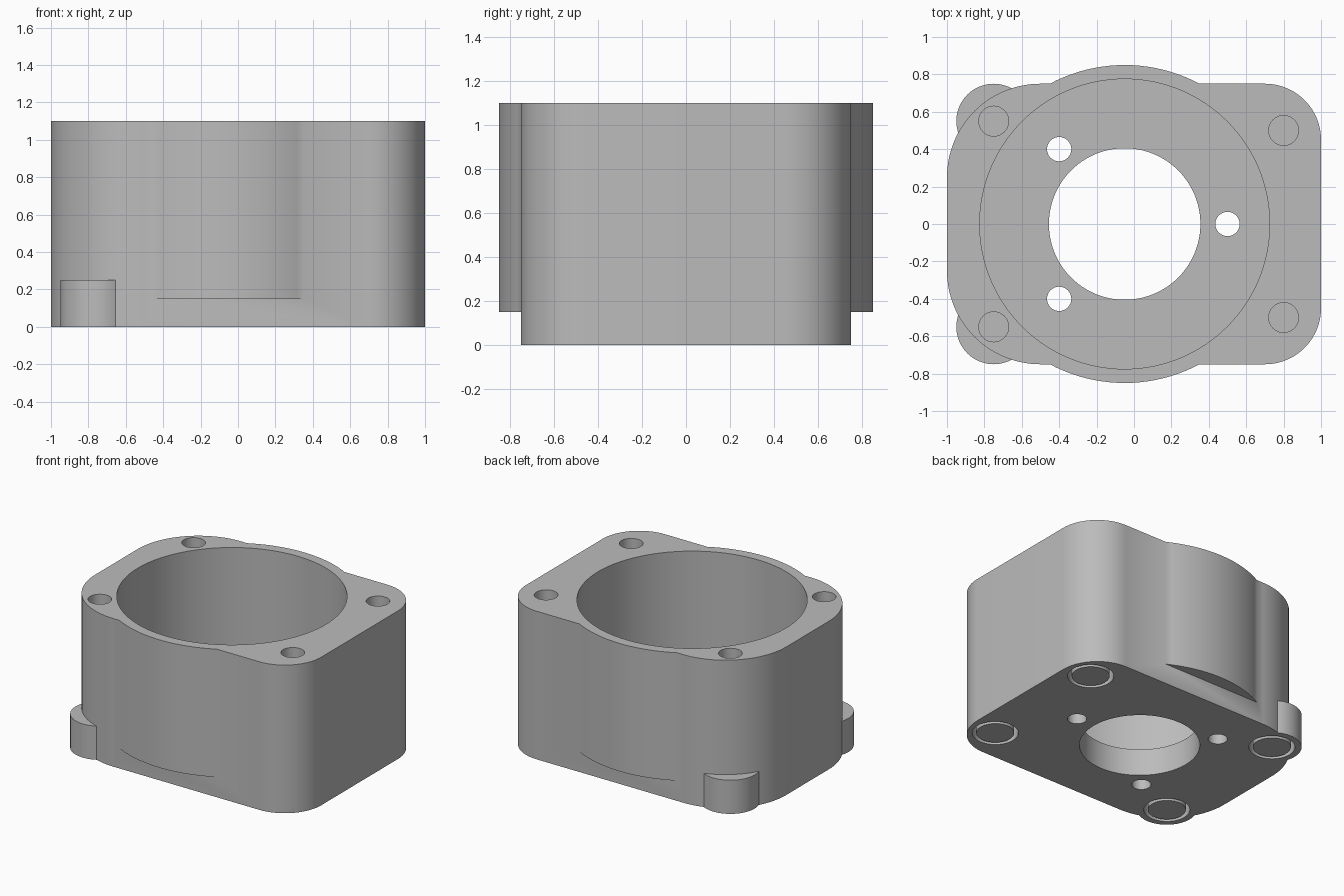
import bpy
import bmesh
import math

if "Cube" in bpy.data.objects:
    bpy.data.objects.remove(bpy.data.objects["Cube"])

HEIGHT = 1.1
BORE_X = -0.05

grey = bpy.data.materials.new("plain_grey")
grey.use_nodes = True
colour = (0.5, 0.5, 0.5, 1)
grey.diffuse_color = colour
grey.node_tree.nodes["Principled BSDF"].inputs["Base Color"].default_value = colour


def prism(name, outline, z0, z1):
    """Extrude a flat outline from z0 to z1."""
    bm = bmesh.new()
    base = bm.faces.new([bm.verts.new((x, y, z0)) for x, y in outline])
    top = bmesh.ops.extrude_face_region(bm, geom=[base])["geom"]
    verts = [v for v in top if isinstance(v, bmesh.types.BMVert)]
    bmesh.ops.translate(bm, verts=verts, vec=(0, 0, z1 - z0))
    bmesh.ops.recalc_face_normals(bm, faces=bm.faces)
    mesh = bpy.data.meshes.new(name)
    bm.to_mesh(mesh)
    bm.free()
    mesh.materials.append(grey)
    obj = bpy.data.objects.new(name, mesh)
    bpy.context.collection.objects.link(obj)
    return obj


def arc(x, y, r, start, sweep, steps):
    angles = [math.radians(start + sweep * i / steps) for i in range(steps + 1)]
    return [(x + r * math.cos(a), y + r * math.sin(a)) for a in angles]


def cylinder(name, x, y, r, z0, z1, sides=48):
    return prism(name, arc(x, y, r, 0, 360, sides)[:-1], z0, z1)


def combine(target, tool, operation):
    """Apply a boolean and remove its tool."""
    mod = target.modifiers.new(operation, "BOOLEAN")
    mod.operation = operation
    mod.solver = "EXACT"
    mod.object = tool
    bpy.context.view_layer.objects.active = target
    bpy.ops.object.modifier_apply(modifier=mod.name)
    bpy.data.objects.remove(tool)


def smooth(obj):
    bpy.ops.object.select_all(action="DESELECT")
    obj.select_set(True)
    bpy.context.view_layer.objects.active = obj
    bpy.ops.object.shade_smooth_by_angle(angle=math.radians(30))


# Housing block: tight corners on one end, broad corners on the other
outline = (arc(0.7, 0.45, 0.3, 0, 90, 20) + arc(-0.5, 0.25, 0.5, 90, 90, 28)
           + arc(-0.5, -0.25, 0.5, 180, 90, 28) + arc(0.7, -0.45, 0.3, 270, 90, 20))
housing = prism("housing", outline, -0.02, HEIGHT + 0.05)

# Round bulge around the bore, and the low corner feet
combine(housing, cylinder("bulge", BORE_X, 0, 0.85, 0.15, HEIGHT + 0.1, 128), "UNION")
for side in (-1, 1):
    combine(housing, cylinder("foot", -0.75, side * 0.55, 0.2, -0.05, 0.25), "UNION")

# Trim top and bottom level
trim = [(-2, -2), (2, -2), (2, 2), (-2, 2)]
combine(housing, prism("trim", trim, 0, HEIGHT), "INTERSECT")

# Main bore and the opening through its floor
combine(housing, cylinder("bore", BORE_X, 0, 0.775, 0.2, 2, 128), "DIFFERENCE")
combine(housing, cylinder("opening", BORE_X, 0, 0.405, -1, 1, 96), "DIFFERENCE")

# Three small holes in the floor
for x, y in ((-0.4, 0.4), (-0.4, -0.4), (0.5, 0)):
    combine(housing, cylinder("floor_hole", x, y, 0.065, -1, 0.6, 32), "DIFFERENCE")

# Corner screw holes above, round inserts with a narrow gap below
for end, x, y in (("right", -0.75, 0.55), ("left", 0.8, 0.5)):
    for side, label in ((-1, "front"), (1, "back")):
        combine(housing, cylinder("screw_hole", x, side * y, 0.08, 0.7, 2, 32), "DIFFERENCE")
        combine(housing, cylinder("pocket", x, side * y, 0.155, -1, 0.12), "DIFFERENCE")
        smooth(cylinder(f"{label}_{end}_insert", x, side * y, 0.128, 0, 0.14))

smooth(housing)
